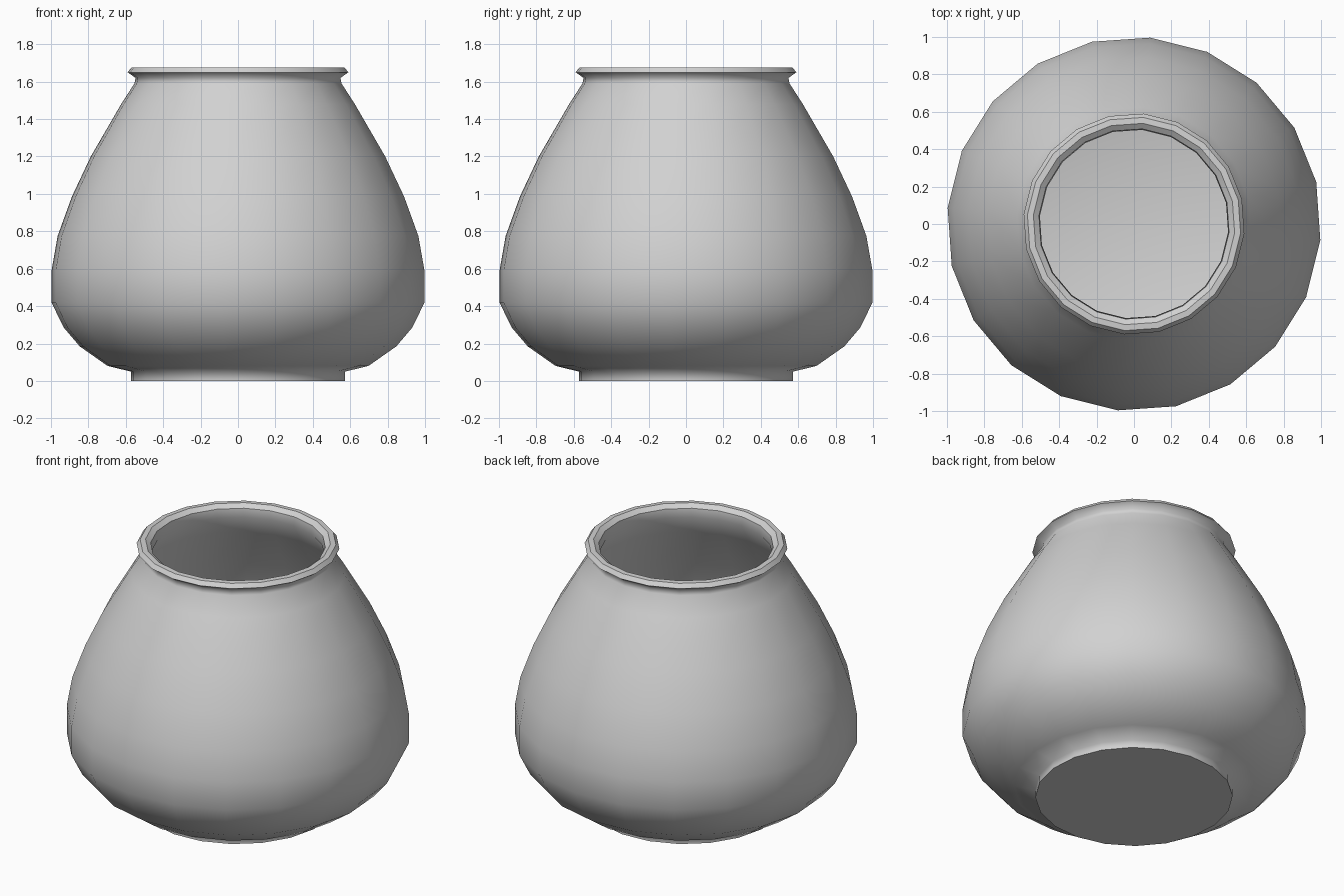
import bpy
import bmesh
from math import cos, sin, radians, tau

SIDES = 20
TURN = radians(-5)

cube = bpy.data.objects.get("Cube")
if cube:
    bpy.data.objects.remove(cube)

# Profile sections as (radius, height), running from the base up and back down inside
foot = [(0.575, 0.0), (0.575, 0.05)]
body = [(0.7, 0.08), (0.85, 0.185), (0.935, 0.285), (1.0, 0.417), (1.0, 0.594),
        (0.968, 0.775), (0.892, 0.984), (0.79, 1.2), (0.627, 1.48), (0.556, 1.59)]
rim = [(0.55, 1.62), (0.592, 1.65), (0.572, 1.675), (0.54, 1.677), (0.51, 1.655)]
interior = [(0.505, 1.6), (0.58, 1.47), (0.74, 1.19), (0.842, 0.98), (0.918, 0.77),
            (0.95, 0.59), (0.95, 0.43), (0.885, 0.31), (0.8, 0.22), (0.66, 0.14),
            (0.53, 0.1)]
profile = foot + body + rim + interior
creases = [foot[0]] + rim[1:]

# Glaze colour
clay = bpy.data.materials.new("grey clay")
clay.use_nodes = True
colour = (0.64, 0.64, 0.64, 1)
clay.diffuse_color = colour
clay.node_tree.nodes["Principled BSDF"].inputs["Base Color"].default_value = colour

# Turn the profile into rings
bm = bmesh.new()
rings = []
for radius, height in profile:
    angles = [TURN + tau * i / SIDES for i in range(SIDES)]
    rings.append([bm.verts.new((radius * cos(a), radius * sin(a), height)) for a in angles])

# Pot walls between neighbouring rings
for low, high in zip(rings, rings[1:]):
    for i in range(SIDES):
        j = (i + 1) % SIDES
        bm.faces.new((low[i], low[j], high[j], high[i]))

# Flat underside and shallow fanned floor inside
bm.faces.new(rings[0][::-1])
centre = bm.verts.new((0, 0, 0.08))
for i in range(SIDES):
    bm.faces.new((rings[-1][i], rings[-1][(i + 1) % SIDES], centre))

# Smooth surface with crisp base and lip edges
for face in bm.faces:
    face.smooth = True
for point, ring in zip(profile, rings):
    if point in creases:
        for i in range(SIDES):
            bm.edges.get((ring[i], ring[(i + 1) % SIDES])).smooth = False

bmesh.ops.recalc_face_normals(bm, faces=bm.faces)
mesh = bpy.data.meshes.new("pot")
bm.to_mesh(mesh)
bm.free()
mesh.materials.append(clay)
bpy.context.collection.objects.link(bpy.data.objects.new("pot", mesh))
